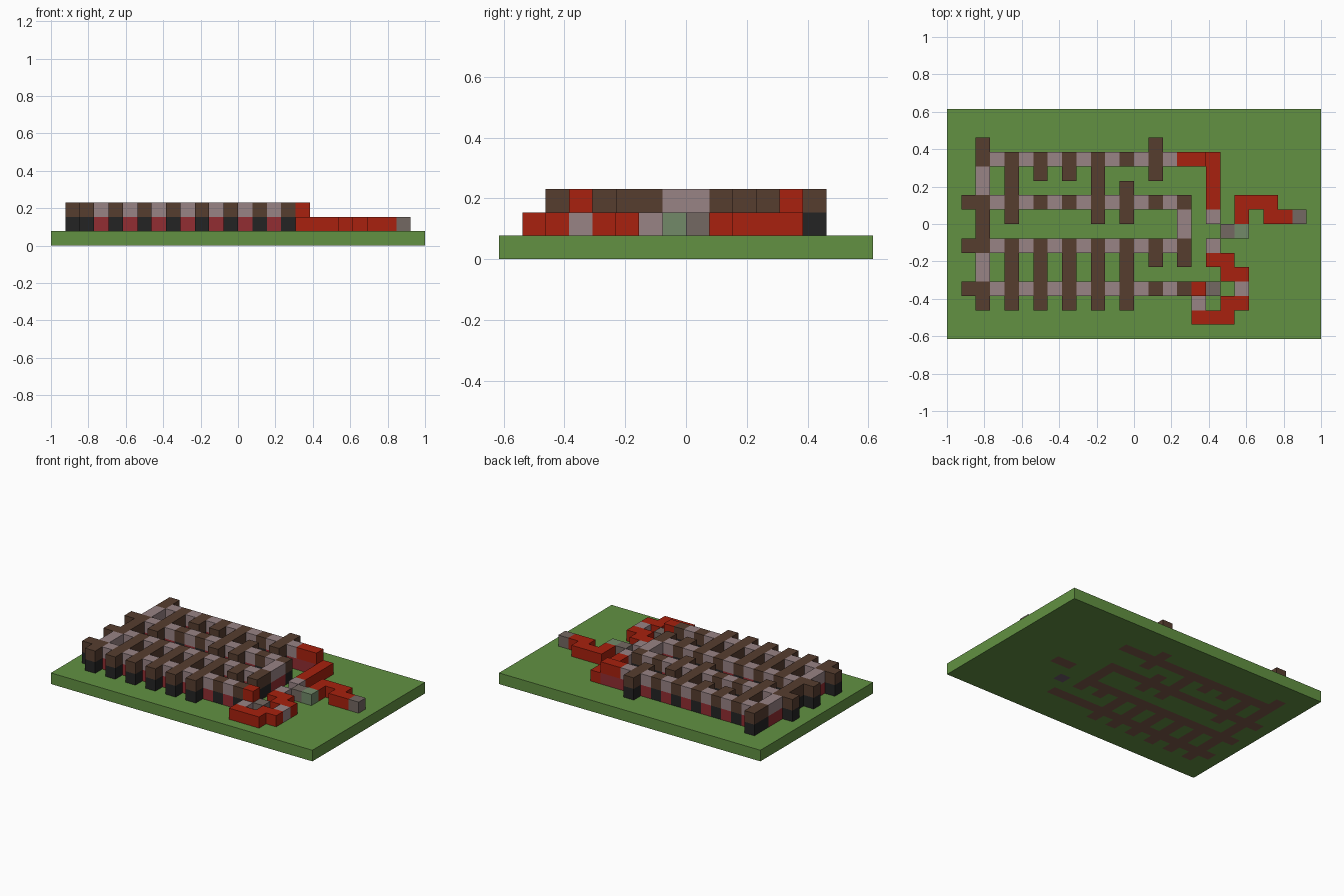
import bpy
import bmesh
from mathutils import Vector

if "Cube" in bpy.data.objects:
    bpy.data.objects.remove(bpy.data.objects["Cube"], do_unlink=True)

COLS, ROWS = 26, 16
S = 2 / COLS  # block size


def material(name, r, g, b):
    def lin(v):
        v /= 255
        return v / 12.92 if v < 0.04045 else ((v + 0.055) / 1.055) ** 2.4
    color = (lin(r), lin(g), lin(b), 1)
    m = bpy.data.materials.new(name)
    m.use_nodes = True
    m.diffuse_color = color
    bsdf = m.node_tree.nodes["Principled BSDF"]
    bsdf.inputs["Base Color"].default_value = color
    bsdf.inputs["Roughness"].default_value = 0.9
    return m


GREEN = material("grass green", 98, 145, 66)
BROWN = material("dark brown", 86, 61, 47)
MAUVE = material("mauve grey", 152, 131, 133)
BLACK = material("charcoal", 36, 36, 36)
WINE = material("wine red", 146, 45, 50)
RED = material("bright red", 168, 33, 14)
GREY = material("warm grey", 116, 104, 98)
PALE = material("pale green grey", 114, 138, 105)
SOIL = material("soil brown", 126, 91, 74)
SLATE = material("purple grey", 108, 92, 104)

DIRS = [Vector(d) for d in ((1, 0, 0), (-1, 0, 0), (0, 1, 0),
                            (0, -1, 0), (0, 0, 1), (0, 0, -1))]


def blocks(name, cells, layer, mat):
    """Join grid cells (column, row from the back) into one blocky shell."""
    bm = bmesh.new()
    for c, r in cells:
        centre = Vector((c + 0.5 - COLS / 2, ROWS / 2 - r - 0.5, layer + 0.5))
        for d in DIRS:
            if d.z == 0 and (c + int(d.x), r - int(d.y)) in cells:
                continue
            u = Vector((d.y, d.z, d.x))
            v = d.cross(u)
            corners = (-u - v, u - v, u + v, v - u)
            bm.faces.new([bm.verts.new((centre + (d + k) / 2) * S) for k in corners])
    bmesh.ops.remove_doubles(bm, verts=bm.verts[:], dist=S / 100)
    bmesh.ops.dissolve_limit(bm, angle_limit=0.01, verts=bm.verts[:], edges=bm.edges[:])
    me = bpy.data.meshes.new(name)
    bm.to_mesh(me)
    bm.free()
    me.materials.append(mat)
    ob = bpy.data.objects.new(name, me)
    bpy.context.collection.objects.link(ob)


def rect(c0, c1, r0, r1):
    return {(c, r) for c in range(c0, c1 + 1) for r in range(r0, r1 + 1)}


# Lattice: posts on even columns, lighter infill between them
posts, infill = set(), set()
for row in (3, 6, 9, 12):
    for col in range(2, 17):
        (infill if col % 2 else posts).add((col, row))
    if row != 3:
        posts.add((1, row))

# Cross bars
for col in (4, 10):
    posts |= rect(col, col, 3, 7)
for col in (4, 6, 8, 10, 12):
    posts |= rect(col, col, 9, 13)
for col in (6, 8):
    posts |= rect(col, col, 3, 4)
posts |= rect(12, 12, 3, 3) | rect(12, 12, 5, 7)
posts |= rect(14, 14, 2, 4) | rect(14, 14, 9, 10)
posts |= rect(16, 16, 9, 10)

# End walls
posts |= rect(2, 2, 2, 3) | rect(2, 2, 6, 9) | rect(2, 2, 12, 13)
infill |= rect(2, 2, 4, 5) | rect(2, 2, 10, 11) | rect(16, 16, 7, 8)

# Red caps where the lattice meets the trail
caps = {(16, 3), (17, 3), (17, 12)}
posts -= caps
infill -= caps

blocks("upper_posts", posts, 2, BROWN)
blocks("lower_posts", posts, 1, BLACK)
blocks("upper_infill", infill, 2, MAUVE)
blocks("lower_infill", infill, 1, WINE)
blocks("upper_caps", caps, 2, RED)
blocks("lower_caps", caps, 1, WINE)

# Winding trail, one block high
trails = {
    "back_trail": rect(18, 18, 3, 6),
    "side_trail": rect(20, 22, 6, 6) | {(20, 7)} | rect(22, 23, 7, 7),
    "middle_trail": rect(18, 19, 10, 10) | rect(19, 20, 11, 11),
    "front_trail": rect(19, 20, 13, 13) | rect(17, 19, 14, 14),
}
for name, cells in trails.items():
    blocks(name, cells, 1, RED)
blocks("trail_joints", {(18, 7), (18, 9), (20, 12), (17, 13)}, 1, MAUVE)
blocks("trail_ends", {(24, 7), (18, 12), (19, 8)}, 1, GREY)
blocks("pale_block", {(20, 8)}, 1, PALE)

# Ground slab with soil set in under the lattice
soil = posts | infill | caps | rect(19, 20, 8, 8)
stone = {(18, 10)}
blocks("soil_inlay", soil, 0, SOIL)
blocks("stone_inlay", stone, 0, SLATE)
blocks("ground_slab", rect(0, COLS - 1, 0, ROWS - 1) - soil - stone, 0, GREEN)
